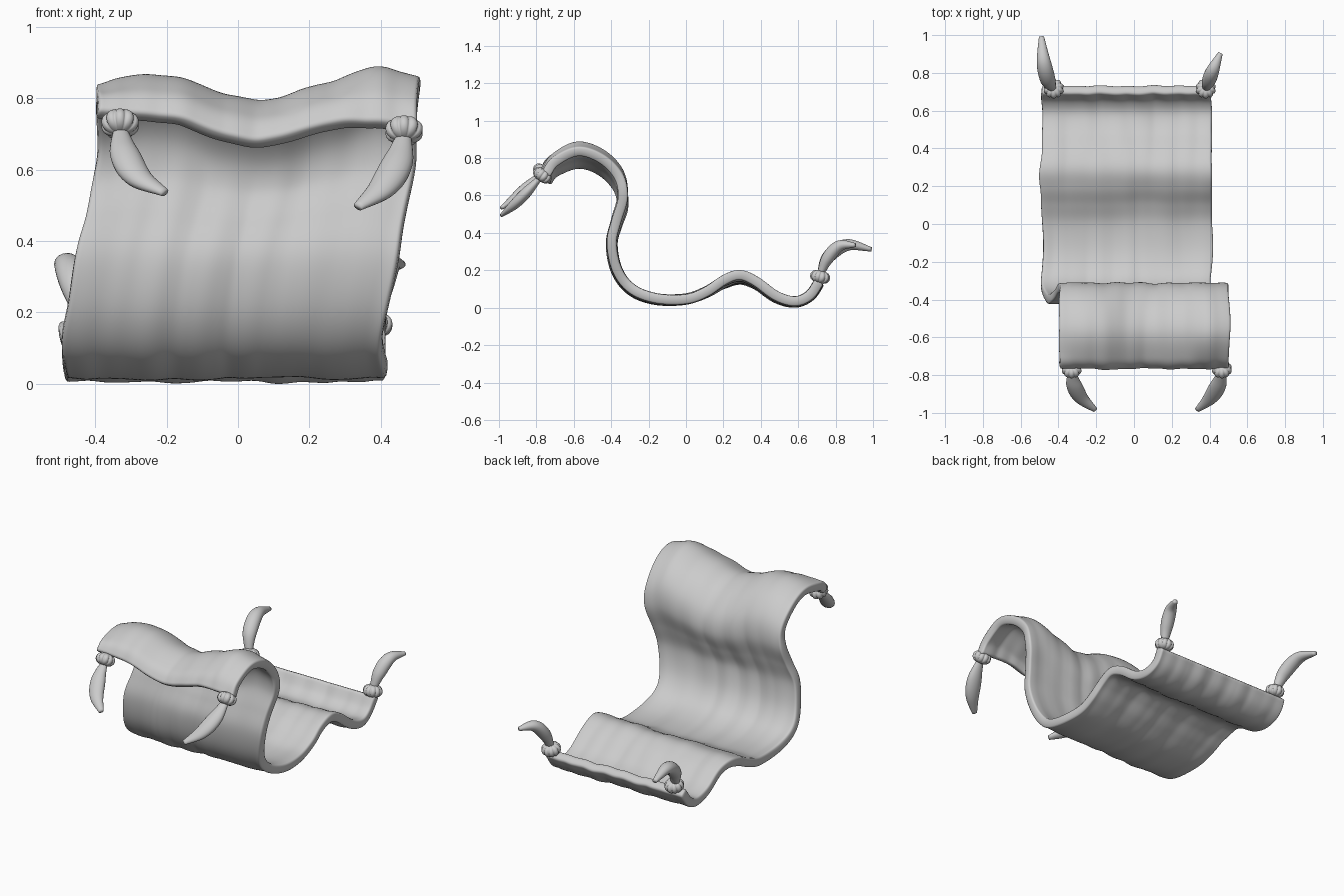
import bpy, math
from mathutils import Vector, noise

if "Cube" in bpy.data.objects:
    bpy.data.objects.remove(bpy.data.objects["Cube"])


def spline(pts, t):
    """Catmull-Rom through pts, t in 0..1 (points may be vectors or floats)."""
    n = len(pts) - 1
    i = min(int(t * n), n - 1)
    f = t * n - i
    b, c = pts[i], pts[i + 1]
    a = pts[i - 1] if i > 0 else b * 2 - c
    d = pts[i + 2] if i + 2 <= n else c * 2 - b
    return (b * 2 + (c - a) * f + (a * 2 - b * 5 + c * 4 - d) * f ** 2
            + (b * 3 - a - c * 3 + d) * f ** 3) * 0.5


def smooth(a, b, v):
    k = max(0.0, min(1.0, (v - a) / (b - a)))
    return k * k * (3 - 2 * k)


def make(name, verts, faces):
    me = bpy.data.meshes.new(name)
    me.from_pydata(verts, [], faces)
    me.polygons.foreach_set("use_smooth", [True] * len(me.polygons))
    ob = bpy.data.objects.new(name, me)
    bpy.context.collection.objects.link(ob)
    return ob


# Carpet: side profile (y, z) swept across x with sag, skew and wrinkles
profile = [Vector(p) for p in [
    (-.75, .72), (-.70, .80), (-.58, .865), (-.45, .825), (-.36, .73), (-.337, .61),
    (-.37, .48), (-.397, .35), (-.37, .20), (-.29, .095), (-.16, .046), (0, .045),
    (.11, .085), (.20, .14), (.285, .168), (.37, .135), (.48, .058), (.58, .032),
    (.66, .065), (.715, .14)]]
sag_top = [-.05, -.025, -.035, -.075, -.093, -.075, -.04, 0, -.03]
sag_lip = [.03, .025, .01, -.03, -.05, -.03, 0, 0, -.01]
NX, NS = 72, 100
verts, faces = [], []
for j in range(NS + 1):
    t = j / NS
    p = spline(profile, t)
    tan = (spline(profile, min(1, t + .004)) - spline(profile, max(0, t - .004))).normalized()
    nrm = Vector((-tan.y, tan.x))
    lift = smooth(.25, .8, p.y) if t < .5 else 0
    lip = 1 - smooth(0, .11, t)
    skew = .053 if t < .22 else .053 - .09 * smooth(.22, .46, t)
    hump = math.exp(-((p.x - .26) / .12) ** 2)
    for i in range(NX + 1):
        u = i / NX
        x = (u - .5) * .90 + skew
        if lip > 0:
            lift_here = 1 - (1 - lift) * (1 - lip)
        else:
            lift_here = lift
        sag = lift_here * ((1 - lip) * spline(sag_top, u) + lip * spline(sag_lip, u))
        # lengthwise folds plus softer local waves
        w = .007 * noise.noise(Vector((u * 13, t * 3, 2))) \
            + .006 * noise.noise(Vector((u * 5, t * 7, 9)))
        w += hump * .010 * noise.noise(Vector((u * 6, 1.3, 4)))
        edge = (2 * u - 1) ** 3 * .012 * noise.noise(Vector((t * 12, round(u) * 5, 1)))
        x += edge - hump * .012 * (1 - u)
        z = p.y + sag + nrm.y * w - hump * .02 * (1 - u)
        verts.append((x, p.x + nrm.x * w, z))
for j in range(NS):
    for i in range(NX):
        a = j * (NX + 1) + i
        faces.append((a, a + NX + 1, a + NX + 2, a + 1))
carpet = make("carpet", verts, faces)
sol = carpet.modifiers.new("thickness", 'SOLIDIFY')
sol.thickness = .052
sol.offset = 0
sol.use_even_offset = True
sub = carpet.modifiers.new("round_edges", 'SUBSURF')
sub.levels = sub.render_levels = 1


def tassel(name, path, width, thick):
    """Tapered flattened tube along path, swelling in the middle."""
    path = [Vector(p) for p in path]
    rad = [.45, .72, .95, 1.0, .88, .62, .32]
    n, m = 28, 20
    vs, fs = [], []
    for k in range(n + 1):
        t = k / n
        c = spline(path, t)
        d = (spline(path, min(1, t + .01)) - spline(path, max(0, t - .01))).normalized()
        side = Vector((1, 0, 0))
        side = (side - d * side.dot(d)).normalized()
        up = d.cross(side)
        r = spline(rad, t)
        for q in range(m):
            a = math.tau * q / m
            vs.append(c + side * (math.cos(a) * r * width) + up * (math.sin(a) * r * thick))
    for k in range(n):
        for q in range(m):
            r = (q + 1) % m
            fs.append((k * m + q, k * m + r, (k + 1) * m + r, (k + 1) * m + q))
    fs.append(tuple(reversed(range(m))))
    fs.append(tuple(range(n * m, n * m + m)))
    return make(name, vs, fs)


def knot(name, loc, axis, radius, height):
    """Flattened ball with pinched lobes around its axis."""
    n, m, lobes = 14, 80, 10
    rot = Vector(axis).to_track_quat('Z', 'Y')
    vs, fs = [], []
    for k in range(n + 1):
        lat = -1.45 + 2.9 * k / n
        for q in range(m):
            a = math.tau * q / m
            r = radius * math.cos(lat) ** .7 * (.84 + .16 * abs(math.sin(a * lobes / 2)) ** .6)
            vs.append(rot @ Vector((r * math.cos(a), r * math.sin(a), height * math.sin(lat)))
                      + Vector(loc))
    for k in range(n):
        for q in range(m):
            r = (q + 1) % m
            fs.append((k * m + q, k * m + r, (k + 1) * m + r, (k + 1) * m + q))
    fs.append(tuple(reversed(range(m))))
    fs.append(tuple(range(n * m, n * m + m)))
    return make(name, vs, fs)


# Corner tassels: name, path, half width, half thickness, knot centre, knot axis
corners = [
    ("front_left", [(-.33, -.78, .71), (-.318, -.85, .645), (-.28, -.92, .58), (-.205, -.985, .535)],
     .043, .030, (-.33, -.768, .727), (0, -.55, -.8)),
    ("front_right", [(.465, -.78, .695), (.447, -.85, .62), (.405, -.92, .55), (.335, -.985, .495)],
     .045, .030, (.465, -.768, .708), (0, -.55, -.8)),
    ("back_left", [(-.43, .715, .17), (-.455, .76, .27), (-.478, .86, .335), (-.49, .992, .312)],
     .042, .036, (-.425, .717, .165), (0, .25, 1)),
    ("back_right", [(.38, .715, .17), (.395, .755, .26), (.42, .82, .33), (.458, .905, .335)],
     .038, .034, (.38, .717, .165), (0, .25, 1)),
]
for name, path, w, th, loc, axis in corners:
    tassel(name + "_tassel", path, w, th)
    knot(name + "_knot", loc, axis, .054, .034)
